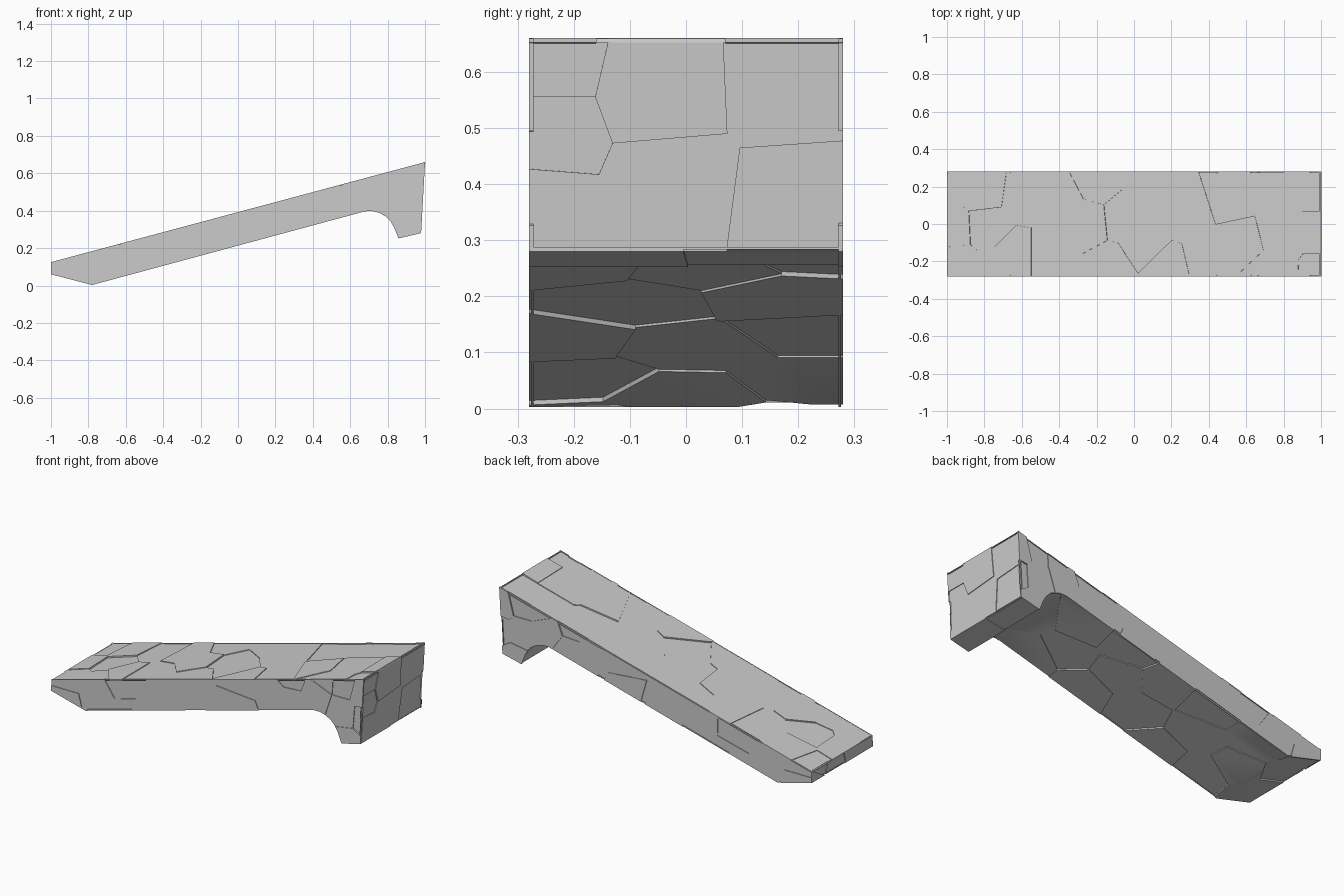
import bpy, bmesh, math
from mathutils import Vector

if "Cube" in bpy.data.objects:
    bpy.data.objects.remove(bpy.data.objects["Cube"])

W = 0.28       # half width of the slab
STEP = 0.004   # depth of one stone step

# Side profile (x, z): underside from the toe to the foot, then the two ends
under = [(-1, 0.06), (-0.78, 0.003), (0.68, 0.397), (0.72, 0.398), (0.757, 0.388),
         (0.79, 0.369), (0.815, 0.344), (0.834, 0.312), (0.858, 0.252), (0.979, 0.28)]
TOP_L, TOP_R = (-1, 0.125), (1, 0.66)


def strip(points):
    """Quads across the width along a run of profile points."""
    return [[(a[0], -W, a[1]), (b[0], -W, b[1]), (b[0], W, b[1]), (a[0], W, a[1])]
            for a, b in zip(points, points[1:])]


def stone_panel(name, polys, inward, seeds, smooth=False):
    """Split a surface into irregular stones set at slightly different depths."""
    d = Vector(inward).normalized()
    flat = [Vector(s[:3]) - d * d.dot(Vector(s[:3])) for s in seeds]
    bm = bmesh.new()
    for i, p in enumerate(flat):
        cell = bmesh.new()
        for poly in polys:
            cell.faces.new([cell.verts.new(c) for c in poly])
        bmesh.ops.remove_doubles(cell, verts=cell.verts, dist=1e-5)
        for j, q in enumerate(flat):
            if j != i and cell.faces:
                bmesh.ops.bisect_plane(cell, geom=cell.verts[:] + cell.edges[:] + cell.faces[:],
                                       plane_co=(p + q) / 2, plane_no=q - p, clear_outer=True)
        for f in cell.faces:
            f.normal_update()
            if f.normal.dot(d) > 0:
                f.normal_flip()
        # Rim walls run inward so steps between stones are closed
        offset = d * STEP * seeds[i][3]
        rim = [e for e in cell.edges if e.is_boundary]
        stone = cell.verts[:]
        new = bmesh.ops.extrude_edge_only(cell, edges=rim)["geom"]
        for v in stone:
            v.co += offset
        for v in new:
            if isinstance(v, bmesh.types.BMVert):
                v.co += d * STEP * 2
        mesh = bpy.data.meshes.new("cell")
        cell.to_mesh(mesh)
        cell.free()
        bm.from_mesh(mesh)
        bpy.data.meshes.remove(mesh)
    mesh = bpy.data.meshes.new(name)
    bm.to_mesh(mesh)
    bm.free()
    ob = bpy.data.objects.new(name, mesh)
    bpy.context.collection.objects.link(ob)
    if smooth:
        bpy.ops.object.select_all(action='DESELECT')
        bpy.context.view_layer.objects.active = ob
        ob.select_set(True)
        bpy.ops.object.shade_smooth_by_angle(angle=math.radians(30))
    return ob


# Sloped walking surface: seeds are x, y, depth step
top = [(-.97, .2, 1), (-.98, -.02, 0), (-.96, -.22, 1), (-.78, -.01, 2), (-.8, .17, 0),
       (-.74, -.24, 1), (-.6, .14, 1), (-.38, .12, 0), (-.64, -.16, 0), (-.46, -.16, 1),
       (-.25, .02, 0), (-.2, .22, 1), (-.06, .04, 2), (-.12, -.24, 1), (.05, -.12, 2),
       (.08, .22, 1), (.16, -.24, 0), (.27, .06, 1), (.4, -.18, 1), (.53, .15, 2),
       (.58, -.1, 0), (.77, -.05, 1), (.77, .19, 2), (.72, -.26, 1),
       (1.03, -.045, 0), (1.03, .185, 2), (1.03, -.275, 2)]
slope = Vector((TOP_R[0] - TOP_L[0], 0, TOP_R[1] - TOP_L[1])).normalized()
stone_panel("top_slab", strip([TOP_L, TOP_R]), (slope.z, 0, -slope.x),
            [(x, y, 0.3925 + 0.2675 * x, k) for x, y, k in top])

# Underside with toe, arch and foot
below = [(-.9, -.15, 0), (-.9, .12, 2), (-.7, 0, 0), (-.62, .22, 1), (-.6, -.2, 2),
         (-.4, .02, 1), (-.35, -.24, 0), (-.32, .22, 2), (-.1, -.1, 2), (-.06, .17, 0),
         (.12, .03, 1), (.17, -.2, 0), (.22, .22, 2), (.4, -.05, 2), (.48, .17, 0),
         (.5, -.22, 1), (.7, .02, 1), (.9, -.15, 0), (.92, .15, 1)]
stone_panel("underside", strip(under), (0, 0, 1),
            [(x, y, 0, k) for x, y, k in below], smooth=True)

# Long side walls: seeds are x, z, depth step
side = [(-.93, .14, 1), (-.93, .04, 0), (-.71, .1, 1), (-.54, .22, 2), (-.5, .06, 1),
        (-.25, .23, 1), (-.02, .24, 1), (.2, .42, 1), (.19, .3, 0), (.42, .4, 1),
        (.54, .56, 2), (.55, .4, 1), (.69, .5, 0), (.73, .6, 1), (.87, .59, 2),
        (.87, .44, 1), (.98, .56, 0), (1.0, .43, 2), (.9, .26, 0)]
for name, y, flip in (("front_wall", -W, 1), ("back_wall", W, -1)):
    outline = [(x, y, z) for x, z in under + [TOP_R, TOP_L]]
    stone_panel(name, [outline], (0, flip, 0), [(x, y, z, k) for x, z, k in side])

# Tall end and thin toe end: seeds are y, z, depth step
tall = [(-.26, .62, 1), (-.045, .57, 0), (.185, .58, 1), (-.26, .49, 2), (-.27, .36, 1),
        (-.03, .39, 1), (.2, .36, 2)]
stone_panel("tall_end", strip([under[-1], TOP_R]), (-1, 0, 0.05),
            [(1, y, z, k) for y, z, k in tall])
toe = [(-.2, .07, 1), (-.1, .13, 0), (.06, .09, 1), (.24, .06, 0), (.2, .13, 2)]
stone_panel("toe_end", strip([TOP_L, under[0]]), (1, 0, 0),
            [(-1, y, z, k) for y, z, k in toe])
